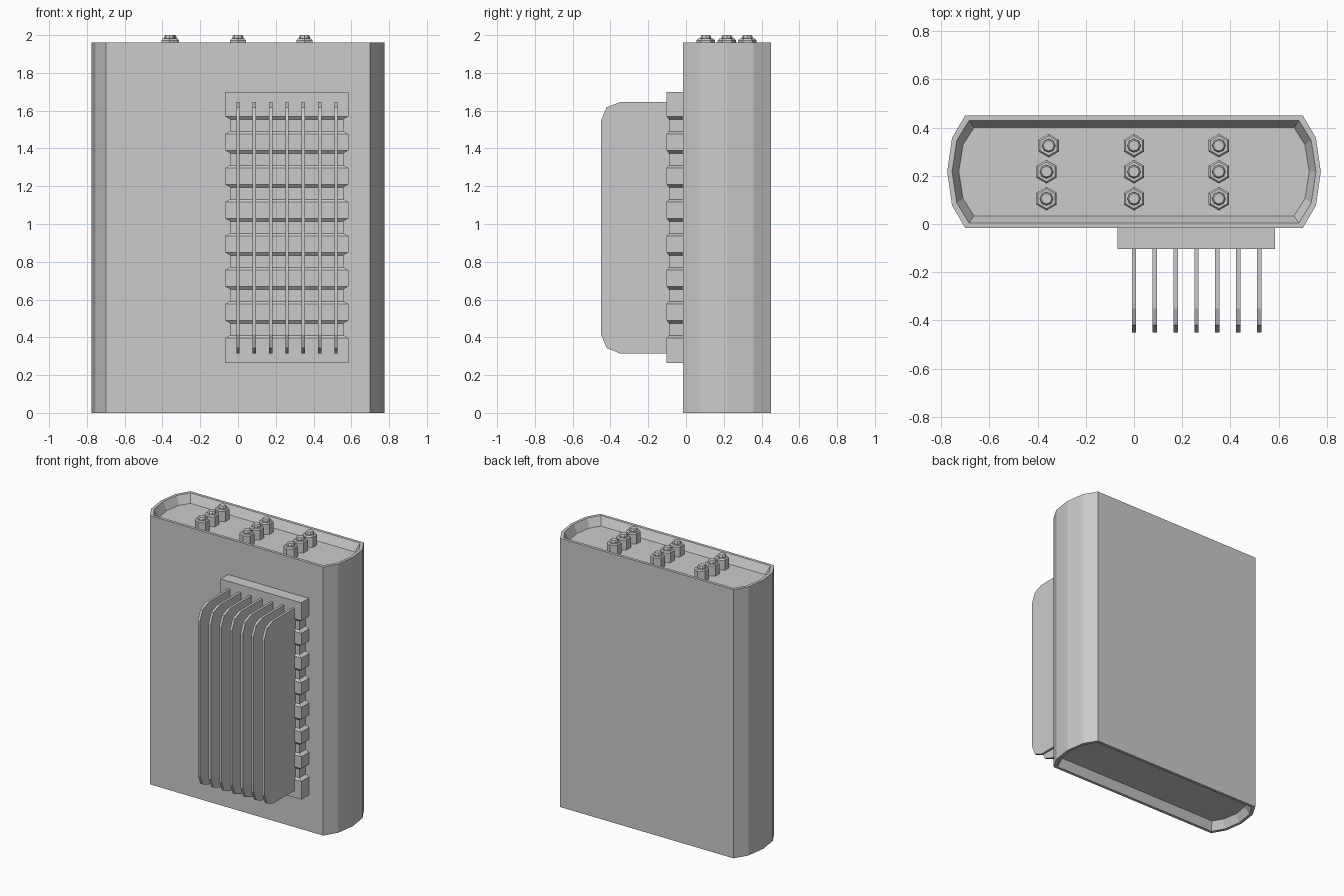
import bpy, bmesh, math

if "Cube" in bpy.data.objects:
    bpy.data.objects.remove(bpy.data.objects["Cube"])


def loft(name, rings):
    """Join equal-length rings of points with quads and cap both ends."""
    bm = bmesh.new()
    loops = [[bm.verts.new(p) for p in ring] for ring in rings]
    n = len(loops[0])
    for a, b in zip(loops, loops[1:]):
        for i in range(n):
            j = (i + 1) % n
            bm.faces.new((a[i], a[j], b[j], b[i]))
    bm.faces.new(loops[0][::-1])
    bm.faces.new(loops[-1])
    bmesh.ops.recalc_face_normals(bm, faces=bm.faces)
    mesh = bpy.data.meshes.new(name)
    bm.to_mesh(mesh)
    bm.free()
    obj = bpy.data.objects.new(name, mesh)
    bpy.context.collection.objects.link(obj)
    return obj


# Case: flat-sided shell with faceted ends, recessed at top and bottom
def case_ring(corner, shoulder, tip, z):
    right = [(corner[0], -corner[1]), (shoulder[0], -shoulder[1]), (tip, 0),
             shoulder, corner]
    pts = right + [(-x, -y) for x, y in right]
    return [(x, y + 0.217, z) for x, y in pts]


outer = ((0.70, 0.234), (0.755, 0.14), 0.775)
rim = ((0.684, 0.213), (0.735, 0.13), 0.755)
floor = ((0.664, 0.183), (0.709, 0.112), 0.727)
TOP, DEPTH = 1.96, 0.06
loft("case", [case_ring(*floor, DEPTH), case_ring(*rim, 0), case_ring(*outer, 0),
              case_ring(*outer, TOP), case_ring(*rim, TOP),
              case_ring(*floor, TOP - DEPTH)])


# Terminals: hex nut with a round bolt end
def circle(x, y, z, r, n):
    return [(x + r * math.sin(2 * math.pi * i / n),
             y + r * math.cos(2 * math.pi * i / n), z) for i in range(n)]


for row, y in enumerate((0.105, 0.217, 0.325)):
    for col, x in enumerate((-0.363, 0.0, 0.352)):
        if row == 2 and col == 0:
            x = -0.354
        loft(f"nut_{row}_{col}", [circle(x, y, z, r, 6) for z, r in
             ((1.89, 0.049), (1.972, 0.049), (1.981, 0.041))])
        loft(f"bolt_{row}_{col}", [circle(x, y, z, r, 8) for z, r in
             ((1.89, 0.028), (1.992, 0.028), (2.0, 0.022))])


# Heat sink base: block with seven grooves running round it
def base_ring(z, inset):
    x0, x1 = -0.068 + inset, 0.584 - inset
    y0, y1 = -0.103 + inset * 0.5, -0.01
    return [(x0, y0, z), (x1, y0, z), (x1, y1, z), (x0, y1, z)]


rings = [base_ring(0.265, 0)]
for i in range(7):
    z = 0.397 + 0.18 * i
    rings += [base_ring(z, 0), base_ring(z + 0.014, 0.026),
              base_ring(z + 0.077, 0.026), base_ring(z + 0.093, 0)]
rings.append(base_ring(1.70, 0))
loft("heat_sink_base", rings)

# Cooling fins: thin plates with clipped front corners
fin = [(-0.05, 0.315), (-0.35, 0.315), (-0.42, 0.343), (-0.45, 0.415),
       (-0.45, 1.548), (-0.42, 1.618), (-0.35, 1.645), (-0.05, 1.645)]
for i in range(7):
    x = 0.0865 * i
    loft(f"cooling_fin_{i}", [[(x + s * 0.009, y, z) for y, z in fin]
                              for s in (-1, 1)])
